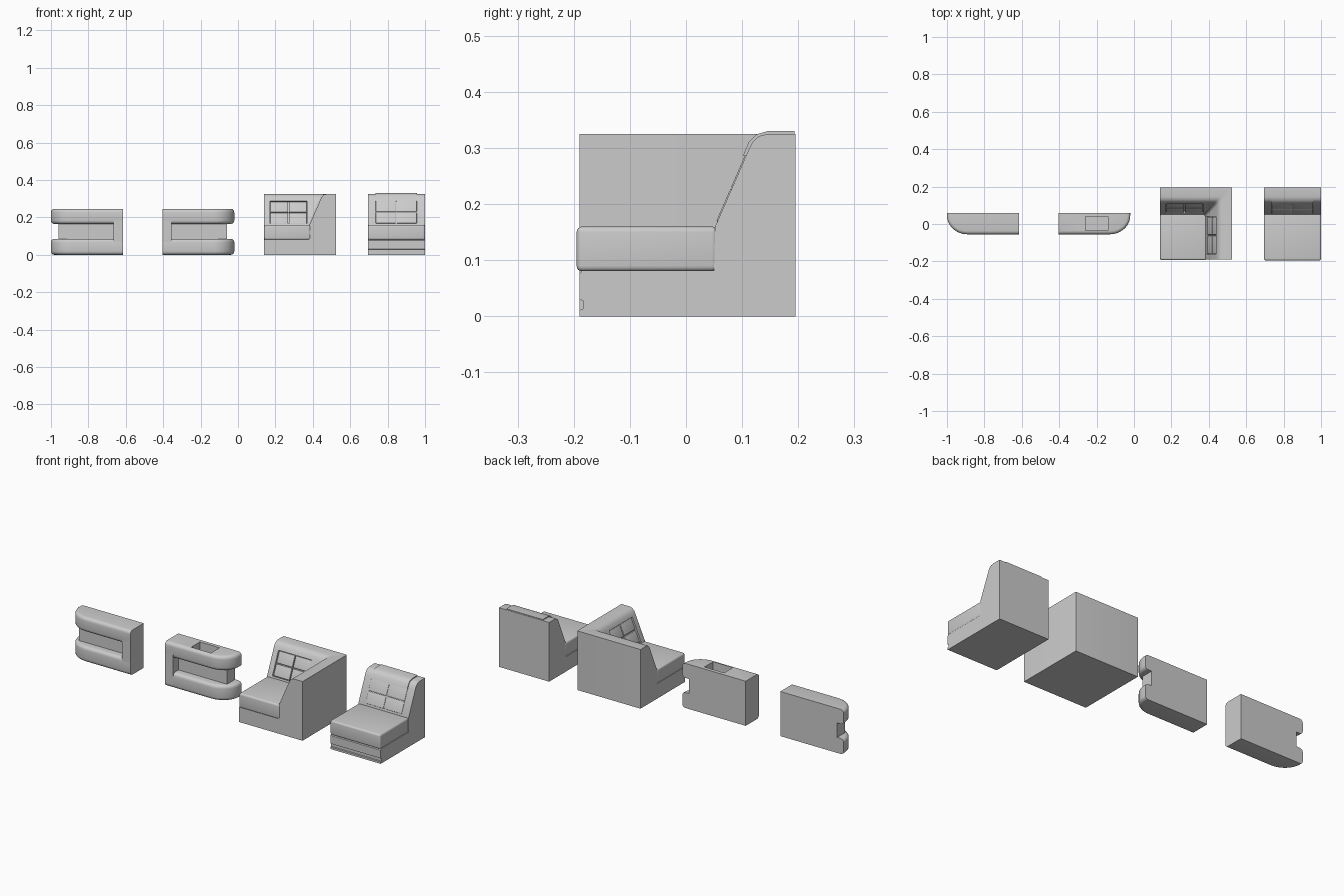
import bpy, bmesh, math
from mathutils import Matrix, Vector

if "Cube" in bpy.data.objects:
    bpy.data.objects.remove(bpy.data.objects["Cube"])

ID = Matrix.Identity(4)


def finish(name, bm, matrix=ID):
    bm.transform(matrix)
    bmesh.ops.remove_doubles(bm, verts=bm.verts, dist=1e-5)
    bmesh.ops.recalc_face_normals(bm, faces=bm.faces)
    me = bpy.data.meshes.new(name)
    bm.to_mesh(me)
    bm.free()
    ob = bpy.data.objects.new(name, me)
    bpy.context.collection.objects.link(ob)
    smooth(ob)
    return ob


def activate(ob):
    bpy.ops.object.select_all(action='DESELECT')
    ob.select_set(True)
    bpy.context.view_layer.objects.active = ob


def smooth(ob):
    activate(ob)
    bpy.ops.object.shade_smooth_by_angle(angle=math.radians(35))


def box(name, lo, hi, bevel=0.0, matrix=ID):
    bm = bmesh.new()
    bmesh.ops.create_cube(bm, size=1)
    for v in bm.verts:
        v.co = Vector([lo[i] + (v.co[i] + 0.5) * (hi[i] - lo[i]) for i in range(3)])
    if bevel:
        bmesh.ops.bevel(bm, geom=bm.edges[:], offset=bevel, segments=4, profile=0.5, affect='EDGES')
    return finish(name, bm, matrix)


def loft(name, rings):
    """Skin a list of equal closed rings and cap both ends."""
    bm = bmesh.new()
    vs = [[bm.verts.new(p) for p in r] for r in rings]
    n = len(rings[0])
    for a, b in zip(vs, vs[1:]):
        for i in range(n):
            j = (i + 1) % n
            bm.faces.new((a[i], a[j], b[j], b[i]))
    bm.faces.new(vs[0])
    bm.faces.new(vs[-1])
    return finish(name, bm)


def extrude_x(name, profile, x0, x1):
    return loft(name, [[(x, y, z) for y, z in profile] for x in (x0, x1)])


def cut(ob, cutter):
    cutter.hide_render = True
    activate(ob)
    mod = ob.modifiers.new("cut", 'BOOLEAN')
    mod.operation = 'DIFFERENCE'
    mod.solver = 'EXACT'
    mod.object = cutter
    bpy.ops.object.modifier_apply(modifier=mod.name)
    bpy.data.objects.remove(cutter)
    smooth(ob)


# ---------- armrests ----------
def arm_bar(name, z0, z1, matrix):
    # plan outline with one large rounded front corner
    pts = [(-0.615, 0.06), (-1.0, 0.06)]
    for i in range(15):
        t = math.pi / 2 * i / 14
        pts.append((-0.89 - 0.11 * math.cos(t), 0.045 - 0.10 * math.sin(t)))
    pts.append((-0.615, -0.055))
    bm = bmesh.new()
    f = bm.faces.new([bm.verts.new((x, y, z0)) for x, y in pts])
    ext = bmesh.ops.extrude_face_region(bm, geom=[f])
    for v in ext['geom']:
        if isinstance(v, bmesh.types.BMVert):
            v.co.z = z1
    bmesh.ops.recalc_face_normals(bm, faces=bm.faces)
    edges = [e for e in bm.edges
             if abs(e.verts[0].co.z - e.verts[1].co.z) < 1e-6
             and (e.verts[0].co.y + e.verts[1].co.y) / 2 < 0.055
             and (e.verts[0].co.x + e.verts[1].co.x) / 2 < -0.62]
    bmesh.ops.bevel(bm, geom=edges, offset=0.018, segments=4, profile=0.5, affect='EDGES')
    return finish(name, bm, matrix)


def armrest(side, matrix):
    arm_bar(side + "_arm_lower_bar", 0, 0.085, matrix)
    top = arm_bar(side + "_arm_upper_bar", 0.165, 0.245, matrix)
    box(side + "_arm_core", (-0.96, -0.01, 0.06), (-0.62, 0.06, 0.19), 0, matrix)
    box(side + "_arm_column", (-0.665, -0.055, 0.02), (-0.615, 0.06, 0.225), 0, matrix)
    return top


armrest("left", ID)
mirror = Matrix.Translation((-1.02, 0, 0)) @ Matrix.Scale(-1, 4, (1, 0, 0))
right_top = armrest("right", mirror)
cut(right_top, box("cup_cutter", (-0.26, -0.035, 0.195), (-0.14, 0.04, 0.3)))

# ---------- shared backrest profile (y, z) and sloped frame ----------
BACK = [(0.195, 0), (0.195, 0.325), (0.145, 0.325), (0.13, 0.321), (0.118, 0.31),
        (0.11, 0.293), (0.052, 0.16), (0.05, 0.08), (0.05, 0)]
s = Vector((0, 0.058, 0.133)).normalized()
n = Vector((1, 0, 0)).cross(s)
SLOPE = Matrix(((1, s.x, n.x, 0), (0, s.y, n.y, 0.052), (0, s.z, n.z, 0.16), (0, 0, 0, 1)))
# reflection across the corner diagonal turns the back into the side
SWAP = Matrix(((0, 1, 0, 0.33), (1, 0, 0, -0.33), (0, 0, 1, 0), (0, 0, 0, 1)))


def panels(name, x0, x1, n0, n1, matrix, gap=0.002):
    u0, u1 = 0.008, 0.14
    xm, um = (x0 + x1) / 2, (u0 + u1) / 2
    for i, (a, b) in enumerate(((x0, xm), (xm, x1))):
        for j, (c, d) in enumerate(((u0, um), (um, u1))):
            box(f"{name}_{i}{j}", (a + gap, c + gap, n0), (b - gap, d - gap, n1), 0.003, matrix)


# ---------- corner seat ----------
rings = [[(0.14, y, z) for y, z in BACK]]
for k in range(6):
    t = math.pi / 2 * (1 - k / 5)
    ring = []
    for y, z in BACK:
        r = 0.002 if y > 0.19 else 0.015
        ring.append((y + 0.33 - r + r * math.cos(t), y - r + r * math.sin(t), z))
    rings.append(ring)
rings.append([(y + 0.33, -0.19, z) for y, z in BACK])
corner = loft("corner_back", rings)
for m, nm in ((SLOPE, "back"), (SWAP @ SLOPE, "side")):
    cut(corner, box("recess_cutter", (0.17, 0.008, -0.015), (0.37, 0.14, 0.03), 0, m))
    panels("corner_" + nm + "_panel", 0.17, 0.37, -0.02, -0.006, m)
box("corner_base", (0.14, -0.19, 0), (0.39, 0.06, 0.082))
box("corner_cushion", (0.14, -0.193, 0.08), (0.388, 0.056, 0.16), 0.01)

# ---------- straight seat ----------
extrude_x("straight_back", BACK, 0.695, 1.0)
extrude_x("straight_base", [(0.06, 0), (0.06, 0.082), (-0.185, 0.082), (-0.19, 0.075),
                            (-0.19, 0.03), (-0.184, 0.028), (-0.184, 0.013),
                            (-0.19, 0.011), (-0.19, 0)], 0.695, 1.0)
box("straight_cushion", (0.695, -0.195, 0.08), (1.0, 0.056, 0.16), 0.01)
panels("straight_back_panel", 0.735, 0.957, -0.01, 0.002, SLOPE, 0.001)
# headrest strap folded over the top edge
extrude_x("headrest", [(0.112, 0.285), (0.102, 0.287), (0.112, 0.311), (0.125, 0.324),
                       (0.145, 0.33), (0.193, 0.33), (0.193, 0.31), (0.14, 0.31)], 0.735, 0.957)
